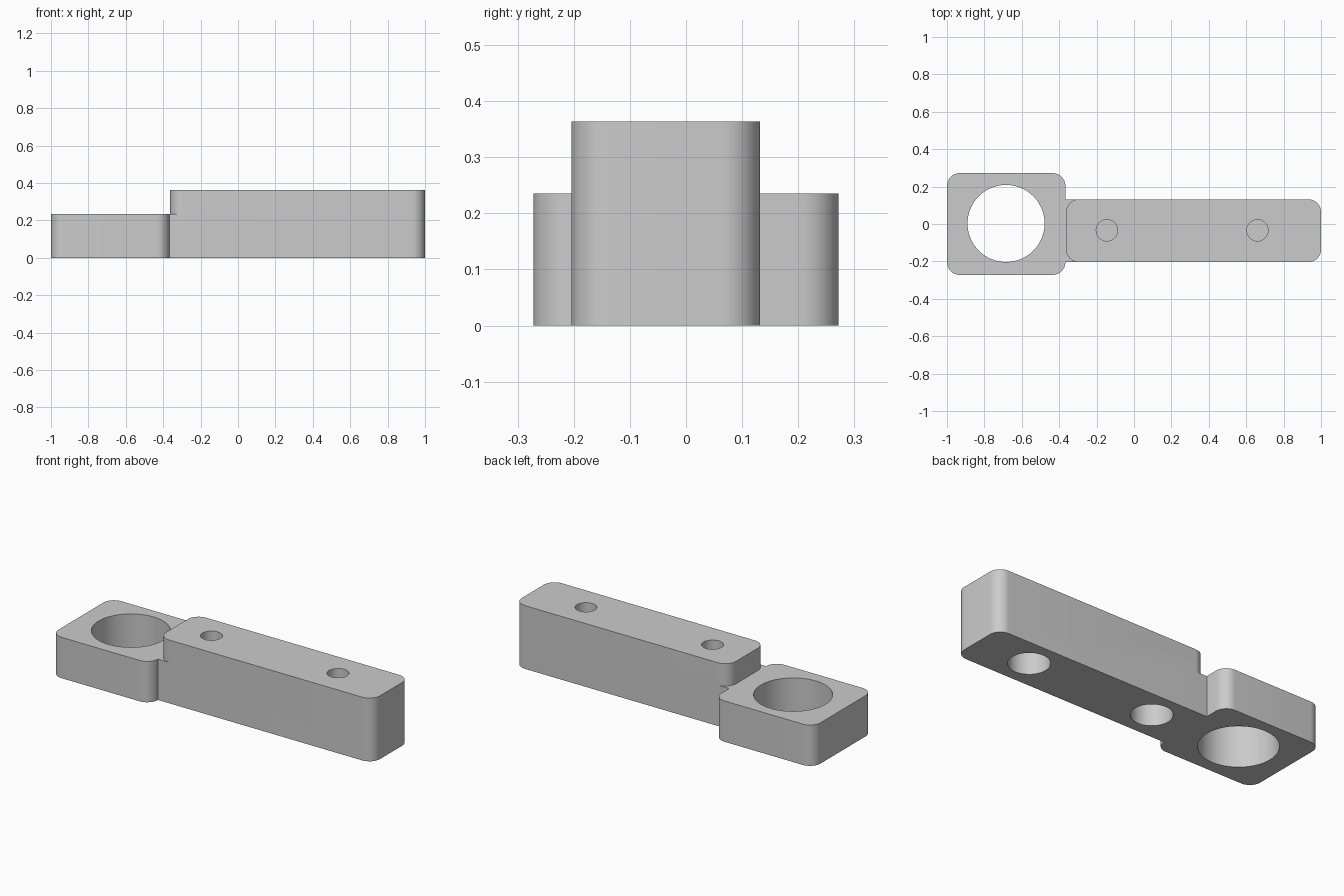
import bpy
import bmesh
from math import cos, sin, pi, radians

cube = bpy.data.objects.get("Cube")
if cube:
    bpy.data.objects.remove(cube, do_unlink=True)

grey = bpy.data.materials.new("plain grey")
grey.use_nodes = True
colour = (0.6, 0.6, 0.6, 1)
grey.diffuse_color = colour
grey.node_tree.nodes["Principled BSDF"].inputs["Base Color"].default_value = colour


def prism(name, outline, z0, z1):
    """Extrude a closed outline from z0 up to z1."""
    bm = bmesh.new()
    face = bm.faces.new([bm.verts.new((x, y, z0)) for x, y in outline])
    top = bmesh.ops.extrude_face_region(bm, geom=[face])["geom"]
    bmesh.ops.translate(bm, vec=(0, 0, z1 - z0),
                        verts=[v for v in top if isinstance(v, bmesh.types.BMVert)])
    bmesh.ops.recalc_face_normals(bm, faces=bm.faces)
    mesh = bpy.data.meshes.new(name)
    bm.to_mesh(mesh)
    bm.free()
    mesh.materials.append(grey)
    obj = bpy.data.objects.new(name, mesh)
    bpy.context.collection.objects.link(obj)
    return obj


def rounded(x0, x1, y0, y1, r, steps=12):
    """Rectangle outline with rounded corners."""
    corners = [(x1 - r, y1 - r), (x0 + r, y1 - r), (x0 + r, y0 + r), (x1 - r, y0 + r)]
    return [(cx + r * cos(a), cy + r * sin(a))
            for q, (cx, cy) in enumerate(corners)
            for a in [(q + i / steps) * pi / 2 for i in range(steps + 1)]]


def circle(x, y, r, n=64):
    return [(x + r * cos(2 * pi * i / n), y + r * sin(2 * pi * i / n)) for i in range(n)]


def combine(target, tool, operation):
    """Apply a boolean and discard the tool."""
    mod = target.modifiers.new(operation, "BOOLEAN")
    mod.operation = operation
    mod.solver = "EXACT"
    mod.object = tool
    bpy.context.view_layer.objects.active = target
    bpy.ops.object.modifier_apply(modifier=mod.name)
    bpy.data.objects.remove(tool, do_unlink=True)


HEIGHT, PLATE = 0.364, 0.235
BACK, FRONT = 0.132, -0.204

# Tall arm, low ring plate and the square bridge joining them
bracket = prism("bracket", rounded(-0.363, 1, FRONT, BACK, 0.068), 0, HEIGHT)
bridge = [(-0.42, FRONT), (-0.28, FRONT), (-0.28, BACK), (-0.42, BACK)]
combine(bracket, prism("bridge", bridge, 0, PLATE), "UNION")
ring_plate = rounded(-1, -0.367, -0.272, 0.272, 0.068)
combine(bracket, prism("ring_plate", ring_plate, 0, PLATE), "UNION")

# Large through hole
combine(bracket, prism("ring_hole", circle(-0.684, 0.003, 0.206), -0.1, 0.5), "DIFFERENCE")

# Screw holes above, wider recesses below, a thin web between
for x in (-0.145, 0.66):
    combine(bracket, prism("recess", circle(x, -0.034, 0.108), -0.1, 0.2), "DIFFERENCE")
    combine(bracket, prism("screw_hole", circle(x, -0.034, 0.057), 0.21, 0.5), "DIFFERENCE")

bpy.ops.object.select_all(action="DESELECT")
bracket.select_set(True)
bpy.context.view_layer.objects.active = bracket
bpy.ops.object.shade_smooth_by_angle(angle=radians(30))
